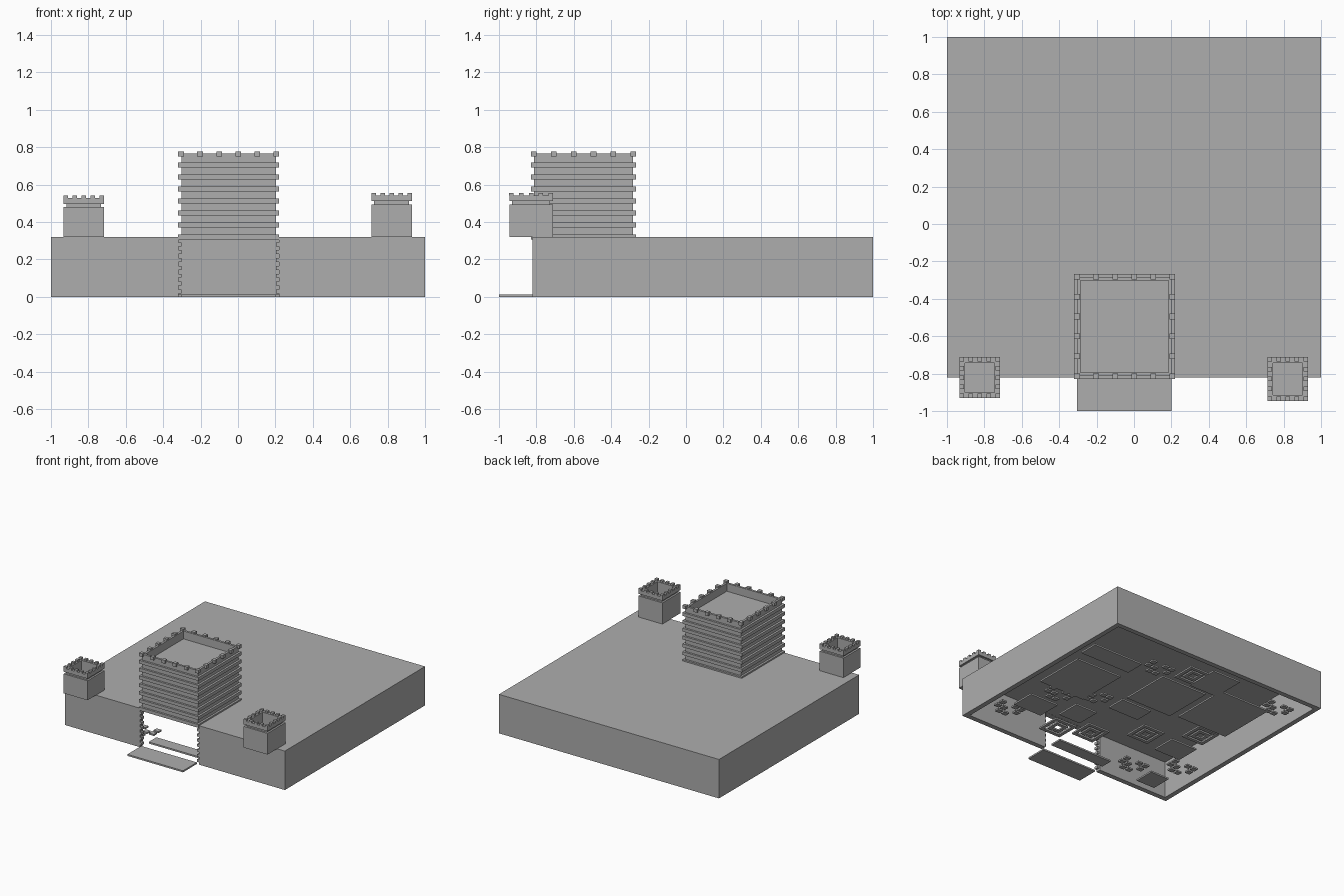
import bpy
import bmesh
from mathutils import Matrix, Vector

old = bpy.data.objects.get("Cube")
if old:
    bpy.data.objects.remove(old, do_unlink=True)

stone = bpy.data.materials.new("stone_grey")
stone.use_nodes = True
grey = (0.42, 0.42, 0.42, 1)
stone.diffuse_color = grey
stone.node_tree.nodes["Principled BSDF"].inputs["Base Color"].default_value = grey


def box(bm, x0, x1, y0, y1, z0, z1):
    centre = Vector((x0 + x1, y0 + y1, z0 + z1)) / 2
    size = Matrix.Diagonal((x1 - x0, y1 - y0, z1 - z0, 1))
    bmesh.ops.create_cube(bm, size=1, matrix=Matrix.Translation(centre) @ size)


def ring(bm, x0, x1, y0, y1, z0, z1, t):
    """Square tube with wall thickness t."""
    box(bm, x0, x1, y0, y0 + t, z0, z1)
    box(bm, x0, x1, y1 - t, y1, z0, z1)
    box(bm, x0, x0 + t, y0 + t, y1 - t, z0, z1)
    box(bm, x1 - t, x1, y0 + t, y1 - t, z0, z1)


def merlons(bm, x0, x1, y0, y1, z0, z1, t, n):
    """Row of n merlons along each side of a rectangle."""
    for i in range(n):
        a = x0 + (x1 - x0 - t) * i / (n - 1)
        b = y0 + (y1 - y0 - t) * i / (n - 1)
        for y in (y0, y1 - t):
            box(bm, a, a + t, y, y + t, z0, z1)
        if 0 < i < n - 1:
            for x in (x0, x1 - t):
                box(bm, x, x + t, b, b + t, z0, z1)


def finish(bm, name):
    mesh = bpy.data.meshes.new(name)
    bm.to_mesh(mesh)
    bm.free()
    mesh.materials.append(stone)
    obj = bpy.data.objects.new(name, mesh)
    bpy.context.collection.objects.link(obj)
    return obj


# Hollow base: roof slab, three full walls, front wall split by the gate
TOP, CEIL, WALL, FRONT = 0.32, 0.305, 0.04, -0.82
GATE = (-0.318, 0.218)
bm = bmesh.new()
profile = [(-1, FRONT), (1, FRONT), (1, 1), (-1, 1)]
inner = [(-1 + WALL, FRONT + WALL), (1 - WALL, FRONT + WALL),
         (1 - WALL, 1 - WALL), (-1 + WALL, 1 - WALL)]
path = lambda pts, z: [bm.verts.new((x, y, z)) for x, y in pts]
o0, o1, i0, i1 = path(profile, 0), path(profile, TOP), path(inner, 0), path(inner, CEIL)
bm.faces.new(o1)
bm.faces.new(i1[::-1])
for k in range(4):
    n = (k + 1) % 4
    bm.faces.new((i0[n], i0[k], i1[k], i1[n]))
    bm.faces.new((o0[k], o0[n], o1[n], o1[k]))
    bm.faces.new((o0[n], o0[k], i0[k], i0[n]))
base = finish(bm, "hollow_base")

bm = bmesh.new()
box(bm, *GATE, FRONT - 0.1, FRONT + WALL + 0.02, -0.1, CEIL - 0.001)
cutter = finish(bm, "gate_cutter")
cutter.hide_render = True
cutter.hide_viewport = True
cut = base.modifiers.new("gate_opening", "BOOLEAN")
cut.operation = "DIFFERENCE"
cut.solver = "EXACT"
cut.object = cutter

# Toothed gate jambs
bm = bmesh.new()
for i in range(7):
    z = 0.018 + i * 0.042
    box(bm, GATE[0], GATE[0] + 0.016, FRONT, FRONT + 0.03, z, z + 0.021)
    box(bm, GATE[1] - 0.016, GATE[1], FRONT, FRONT + 0.03, z, z + 0.021)
finish(bm, "gate_teeth")

# Entrance ramp
bm = bmesh.new()
box(bm, -0.305, 0.2, -1, FRONT, 0, 0.013)
finish(bm, "entrance_ramp")

# Ribbed keep with recessed roof
bm = bmesh.new()
box(bm, -0.303, 0.203, -0.812, -0.283, 0.31, 0.7)
ring(bm, -0.303, 0.203, -0.812, -0.283, 0.7, 0.765, 0.018)
finish(bm, "keep_body")
bm = bmesh.new()
for i in range(7):
    z = 0.305 + i * 0.0642
    ring(bm, -0.32, 0.22, -0.828, -0.267, z, z + 0.027, 0.03)
finish(bm, "keep_ribs")
bm = bmesh.new()
merlons(bm, -0.32, 0.22, -0.828, -0.267, 0.75, 0.777, 0.03, 6)
finish(bm, "keep_merlons")


# Corner turrets: body, narrow neck, wide crown, merlons
def turret(name, x0, x1, y0, y1, top):
    bm = bmesh.new()
    ring(bm, x0, x1, y0, y1, TOP, top - 0.062, 0.03)
    ring(bm, x0 + 0.015, x1 - 0.015, y0 + 0.015, y1 - 0.015, top - 0.062, top - 0.045, 0.015)
    ring(bm, x0, x1, y0, y1, top - 0.045, top - 0.015, 0.03)
    merlons(bm, x0, x1, y0, y1, top - 0.015, top, 0.024, 5)
    box(bm, x0 + 0.03, x1 - 0.03, y0 + 0.03, y1 - 0.03, TOP + 0.04, TOP + 0.053)
    finish(bm, name)


turret("right_turret", -0.933, -0.717, -0.93, -0.712, 0.542)
turret("left_turret", 0.713, 0.93, -0.945, -0.712, 0.556)

# Thin floor plates inside the base: centre x, y, width, depth
plates = [(0.01, 0.39, 0.42, 0.42), (-0.49, 0.46, 0.46, 0.5), (0.67, 0.17, 0.42, 0.44),
          (0.69, 0.56, 0.46, 0.16), (-0.15, 0.77, 0.26, 0.28), (-0.72, -0.64, 0.17, 0.17),
          (0.68, -0.34, 0.26, 0.2), (0.09, 0.06, 0.28, 0.16), (-0.56, -0.18, 0.24, 0.2),
          (0.35, -0.24, 0.2, 0.2), (-0.05, -0.68, 0.5, 0.1)]
bm = bmesh.new()
for x, y, w, d in plates:
    box(bm, x - w / 2, x + w / 2, y - d / 2, y + d / 2, 0, 0.013)
finish(bm, "floor_plates")

# Nested square floor frames
bm = bmesh.new()
for x, y in [(0.05, 0.75), (0.09, -0.4), (-0.24, -0.15), (-0.57, 0.1), (0.33, -0.5)]:
    for r in (0.1, 0.055):
        ring(bm, x - r, x + r, y - r, y + r, 0, 0.013, 0.027)
finish(bm, "floor_frames")

# Clusters of small floor tiles
bm = bmesh.new()
for x, y in [(0.81, -0.55), (-0.74, 0.75), (0.33, 0.64), (-0.45, -0.6),
             (0.66, -0.14), (0.42, 0.02), (-0.76, -0.4)]:
    for i in range(4):
        for j in range(3):
            if (i + 2 * j) % 3:
                a, b = x + (i - 2) * 0.06, y + (j - 1) * 0.06
                box(bm, a, a + 0.045, b, b + 0.04, 0, 0.013)
finish(bm, "floor_tiles")
